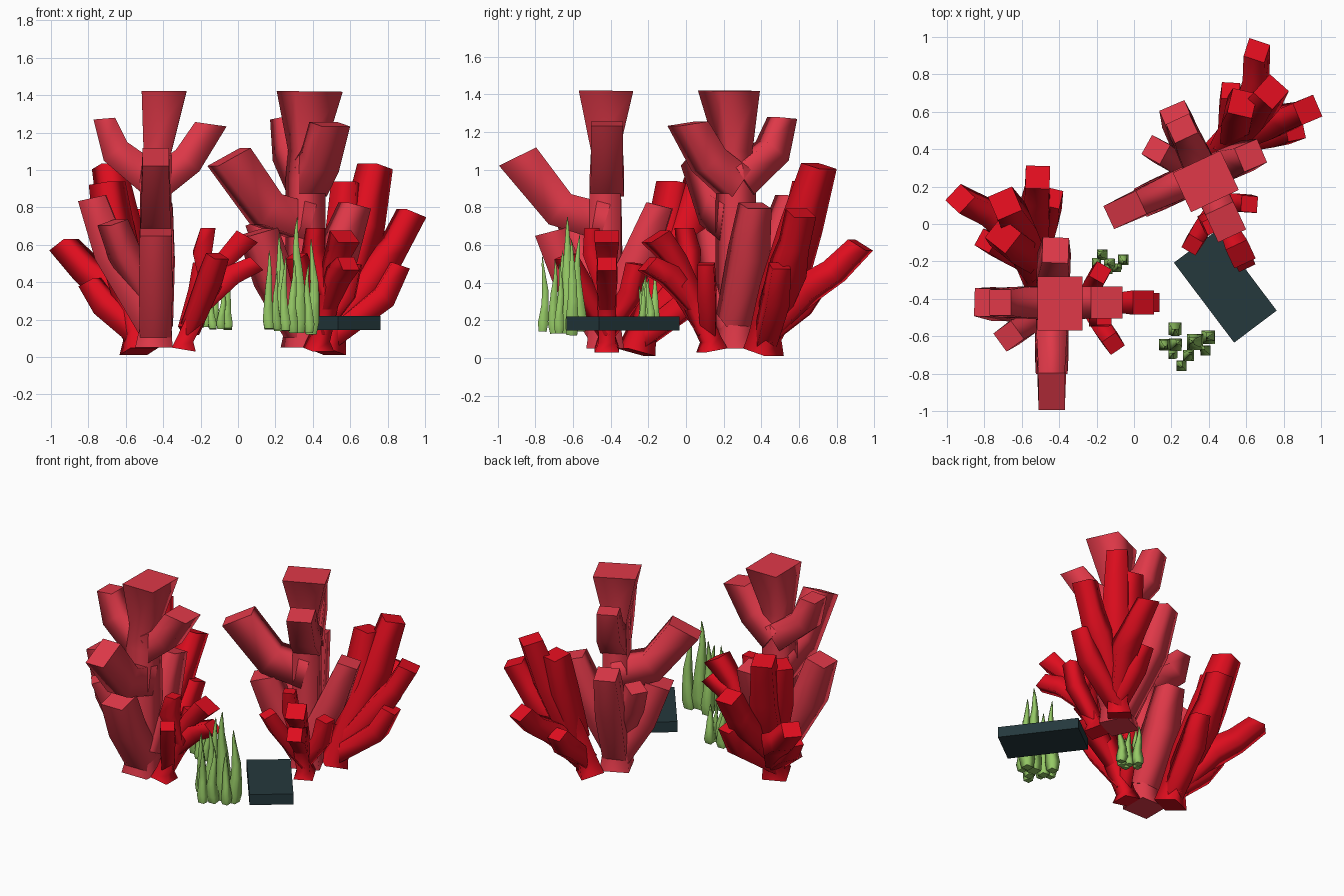
import bpy, bmesh, math
from mathutils import Vector, Matrix


def material(name, rgb):
    m = bpy.data.materials.new(name)
    m.diffuse_color = (*rgb, 1)
    return m


PINK = material("pink_coral", (0.74, 0.04, 0.065))
RED = material("red_coral", (0.74, 0.004, 0.013))
GREEN = material("grass_green", (0.30, 0.58, 0.13))
DARK = material("dark_slate", (0.018, 0.04, 0.046))


def tube(bm, pts, level=0.5):
    """Smooth square tube through (x, y, z, half_size[, half_width]) points, with
    sharp cut-off ends; a larger level turns the tip cut more horizontal."""
    P = [Vector(p[:3]) for p in pts]
    h = P[-1] - P[0]
    h.z = 0
    h = h.normalized() if h.length > 0.1 else Vector((0, 1, 0))
    u = Vector((h.y, -h.x, 0))
    rings = []
    for i, c in enumerate(P):
        d = (P[min(i + 1, len(P) - 1)] - P[max(i - 1, 0)]).normalized()
        if i == len(P) - 1:
            d = (d + Vector((0, 0, level))).normalized()
        v = d.cross(u).normalized()
        r, w = pts[i][3], pts[i][-1]
        rings.append([bm.verts.new(c + u * a * w + v * b * r)
                      for a, b in ((-1, -1), (1, -1), (1, 1), (-1, 1))])
    for A, B in zip(rings, rings[1:]):
        for j in range(4):
            k = (j + 1) % 4
            bm.faces.new((A[j], A[k], B[k], B[j]))
    for cap in (bm.faces.new(rings[0][::-1]), bm.faces.new(rings[-1])):
        for e in cap.edges:
            e.smooth = False


def make(name, branches, mat, flat_tips=()):
    bm = bmesh.new()
    for i, b in enumerate(branches):
        tube(bm, b, 3 if i in flat_tips else 0.5)
    bmesh.ops.recalc_face_normals(bm, faces=bm.faces)
    for f in bm.faces:
        f.smooth = True
    me = bpy.data.meshes.new(name)
    bm.to_mesh(me)
    bm.free()
    me.materials.append(mat)
    ob = bpy.data.objects.new(name, me)
    bpy.context.collection.objects.link(ob)
    return ob


# Tall pink coral: trunk, upper arms, lower arms
tall = make("tall_coral", [
    [(-.45, -.43, .05, .10), (-.44, -.43, .16, .085), (-.44, -.43, .95, .083),
     (-.43, -.43, 1.1, .075), (-.395, -.425, 1.42, .145, .12)],
    [(-.43, -.42, .93, .09), (-.27, -.42, 1.05, .085), (-.145, -.42, 1.245, .085)],
    [(-.45, -.42, .94, .09), (-.655, -.42, 1.10, .08), (-.715, -.42, 1.275, .058, .07)],
    [(-.44, -.43, .72, .10, .085), (-.44, -.67, .79, .10, .08), (-.44, -.895, 1.07, .11, .07)],
    [(-.44, -.45, .15, .085), (-.44, -.62, .42, .09), (-.44, -.72, .67, .085)],
    [(-.45, -.43, .15, .08), (-.68, -.43, .56, .09), (-.78, -.42, .85, .075)],
    [(-.45, -.44, .30, .07), (-.61, -.56, .56, .065), (-.67, -.60, .72, .06)],
    [(-.43, -.42, .20, .08), (-.43, -.24, .55, .09), (-.42, -.14, .81, .07)],
], PINK, flat_tips=(1, 2))

# Broad red coral behind it
broad = make("broad_coral", [
    [(-.53, -.265, .03, .08), (-.53, -.24, .12, .065), (-.58, -.13, .36, .09),
     (-.63, .01, .70, .085), (-.69, .11, 1.02, .07)],
    [(-.53, -.24, .12, .06), (-.68, -.02, .37, .075), (-.80, .07, .46, .065),
     (-.93, .135, .60, .06)],
    [(-.53, -.20, .18, .06), (-.53, .06, .48, .08), (-.52, .15, .60, .065),
     (-.515, .25, .77, .065)],
    [(-.53, -.24, .10, .055), (-.46, .05, .32, .065), (-.44, .14, .49, .052)],
    [(-.56, -.17, .28, .07), (-.66, -.10, .66, .08), (-.70, -.06, .93, .07)],
    [(-.53, -.23, .12, .055), (-.70, -.13, .28, .065), (-.79, -.09, .40, .05)],
], RED)

# Small red coral at the side
small = make("small_coral", [
    [(-.29, -.42, .04, .065), (-.28, -.42, .10, .045), (-.17, -.42, .32, .05),
     (-.07, -.42, .52, .05), (.05, -.42, .645, .065)],
    [(-.20, -.42, .26, .04), (-.03, -.42, .44, .055), (.10, -.42, .50, .05)],
    [(-.26, -.42, .14, .04), (-.15, -.58, .42, .05), (-.11, -.64, .54, .045)],
    [(-.27, -.42, .14, .04), (-.20, -.29, .34, .05), (-.18, -.26, .50, .045)],
    [(-.15, -.43, .34, .04), (-.19, -.50, .56, .05), (-.16, -.50, .69, .04)],
], RED)

# Second cluster: the same three corals turned, moved and slightly narrower
move = (Matrix.Translation((.388, .23, 0)) @ Matrix.Rotation(math.radians(-65), 4, 'Z')
        @ Matrix.Diagonal((.97, .97, 1, 1)) @ Matrix.Translation((.395, .42, 0)))
for ob in (tall, broad, small):
    twin = ob.copy()
    twin.name = "second_" + ob.name
    twin.matrix_world = move
    bpy.context.collection.objects.link(twin)


# Sea grass: wavy tapering blades, each (x, y, base half size, bottom z, tip z)
def blade(x, y, r, z0, z1, i):
    out, a = [], i * 1.7
    for t, k in ((0, .8), (.12, 1), (.35, .72), (.55, .6), (.75, .36), (.9, .2), (1, .04)):
        s = .01 * math.sin(t * 6 + i)
        out.append((x + s * math.cos(a), y + s * math.sin(a), z0 + (z1 - z0) * t, r * k))
    return out


def clump(name, data):
    make(name, [blade(*d, i) for i, d in enumerate(data)], GREEN)


clump("front_grass", [
    (.32, -.63, .043, .13, .75), (.22, -.57, .034, .14, .66), (.40, -.605, .036, .12, .63),
    (.165, -.65, .03, .15, .57), (.23, -.64, .033, .14, .60), (.25, -.755, .027, .14, .54),
    (.295, -.70, .03, .13, .52), (.375, -.67, .026, .13, .50), (.205, -.70, .023, .15, .46)])
clump("back_grass", [
    (-.175, -.165, .028, .16, .45), (-.20, -.215, .024, .16, .50), (-.13, -.21, .027, .16, .42),
    (-.055, -.195, .028, .15, .42), (-.085, -.23, .023, .15, .40), (-.14, -.24, .023, .15, .38)])

# Dark flat slab
bpy.ops.mesh.primitive_cube_add(size=1, location=(.488, -.335, .183),
                                rotation=(0, 0, math.radians(-53)))
slab = bpy.context.object
slab.name = "slab"
slab.scale = (.535, .285, .075)
slab.data.materials.append(DARK)
